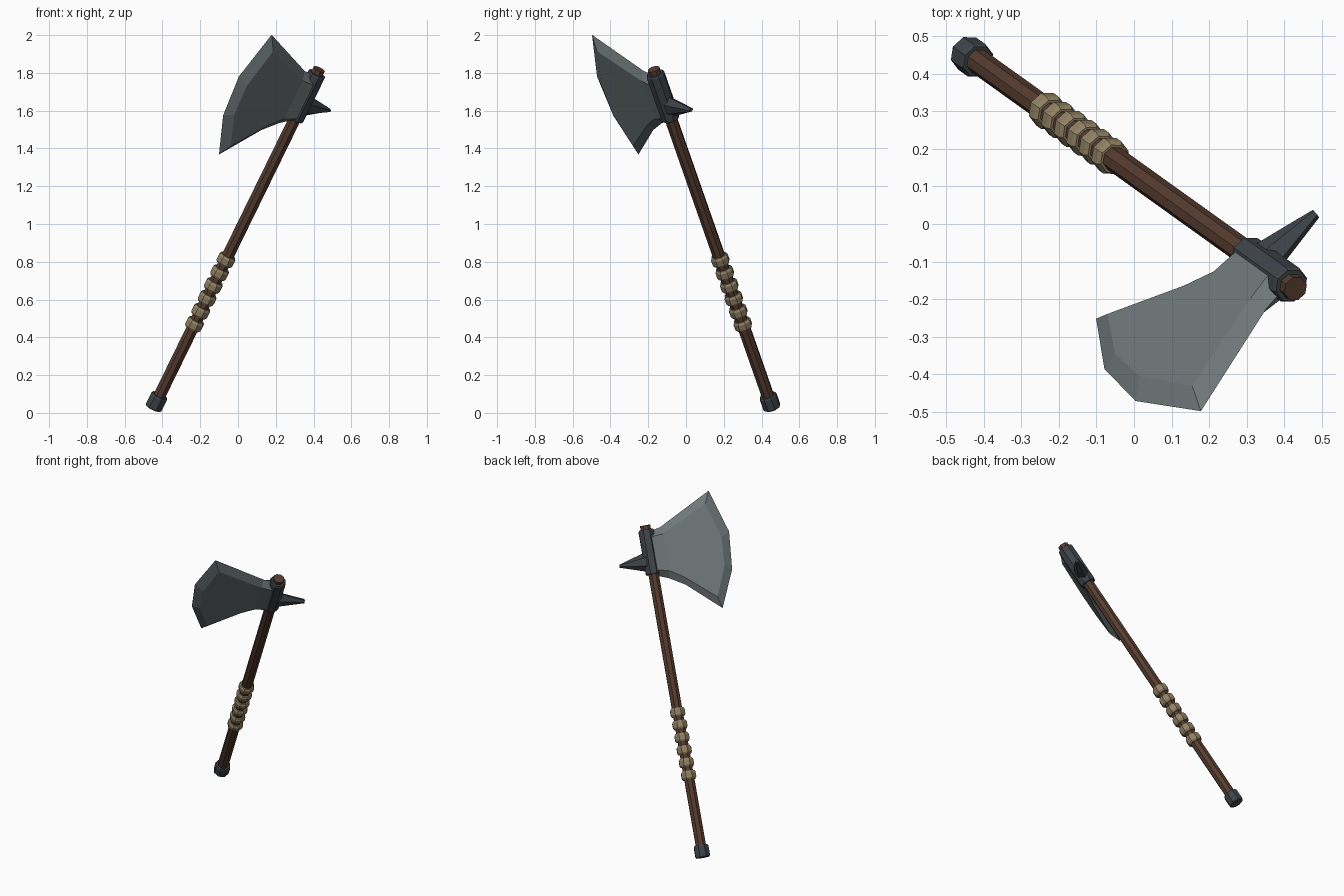
import bpy
import bmesh
import math
from mathutils import Matrix, Vector

if "Cube" in bpy.data.objects:
    bpy.data.objects.remove(bpy.data.objects["Cube"], do_unlink=True)

# Tilted axe frame: local X to the cutting edge, Y across the blade, Z up the handle
up = Vector((0.419, -0.300, 0.857)).normalized()
edge = Vector((-0.737, -0.662, 0.130))
edge = (edge - up * edge.dot(up)).normalized()
side = up.cross(edge)
FRAME = Matrix((edge, side, up)).transposed().to_4x4()
FRAME.translation = (0.371, -0.13, 1.7)


def material(name, color):
    mat = bpy.data.materials.new(name)
    mat.use_nodes = True
    mat.diffuse_color = (*color, 1)
    mat.node_tree.nodes["Principled BSDF"].inputs["Base Color"].default_value = (*color, 1)
    return mat


WOOD = material("brown wood", (0.095, 0.047, 0.029))
IRON = material("dark iron", (0.048, 0.057, 0.067))
STEEL = material("grey steel", (0.155, 0.185, 0.19))
WRAP = material("tan wrap", (0.28, 0.22, 0.125))


def finish(name, bm, mat):
    bmesh.ops.recalc_face_normals(bm, faces=bm.faces)
    mesh = bpy.data.meshes.new(name)
    bm.to_mesh(mesh)
    bm.free()
    mesh.materials.append(mat)
    obj = bpy.data.objects.new(name, mesh)
    bpy.context.collection.objects.link(obj)
    obj.matrix_world = FRAME
    return obj


def loft(name, rings, mat):
    """Skin a list of equal-length point rings and close both ends."""
    bm = bmesh.new()
    loops = [[bm.verts.new(p) for p in ring] for ring in rings]
    count = len(loops[0])
    for low, high in zip(loops, loops[1:]):
        for i in range(count):
            j = (i + 1) % count
            bm.faces.new((low[i], low[j], high[j], high[i]))
    bm.faces.new(loops[0])
    bm.faces.new(loops[-1])
    return finish(name, bm, mat)


def turned(name, profile, mat, sides=8):
    """Octagonal part along the handle from (radius, height) pairs."""
    angles = [math.tau * (i + 0.5) / sides for i in range(sides)]
    rings = [[(r * math.cos(a), r * math.sin(a), z) for a in angles] for r, z in profile]
    return loft(name, rings, mat)


# Handle, pommel and socket
turned("handle", [(0.034, -1.93), (0.034, 0.14)], WOOD)
turned("pommel", [(0.044, -1.953), (0.049, -1.945), (0.049, -1.885), (0.044, -1.875)], IRON)
turned("socket", [(0.046, -0.168), (0.051, -0.16), (0.051, 0.105), (0.046, 0.113)], IRON)

# Grip wrapping
for i in range(6):
    z = -1.435 + 0.0794 * i
    turned(f"grip_ring_{i + 1}", [(0.041, z - 0.027), (0.049, z - 0.015),
                                  (0.049, z + 0.015), (0.041, z + 0.027)], WRAP)

# Blade: sharp outline, with a raised flat on each side that flares into the socket
outline = [(0.02, 0.10), (0.09, 0.115), (0.425, 0.288), (0.507, 0.017), (0.485, -0.219),
           (0.386, -0.446), (0.185, -0.264), (0.09, -0.207), (0.02, -0.18)]
flat = [(0.02, 0.06), (0.10, 0.07), (0.39, 0.209), (0.453, -0.014), (0.442, -0.19),
        (0.365, -0.373), (0.18, -0.215), (0.10, -0.165), (0.02, -0.145)]
bm = bmesh.new()
rim = [bm.verts.new((x, 0, z)) for x, z in outline]
last = len(rim) - 1
for s in (-1, 1):
    top = [bm.verts.new((x, s * (0.042 if x < 0.05 else 0.03), z)) for x, z in flat]
    for i in range(last):
        bm.faces.new((rim[i], rim[i + 1], top[i + 1], top[i]))
    bm.faces.new((rim[last], rim[0], top[0], top[last]))
    bm.faces.new((top[0], top[1], top[last - 1], top[last]))
    bm.faces.new(top[1:last])
finish("blade", bm, STEEL)


# Back spike: tapered six-sided section
def spike_ring(x, z, width, height):
    return [(x, width * c, z + height * h) for c, h in
            ((0, 1), (1, 0.45), (1, -0.45), (0, -1), (-1, -0.45), (-1, 0.45))]


loft("back_spike", [spike_ring(-0.03, -0.085, 0.036, 0.062),
                    spike_ring(-0.20, -0.083, 0.013, 0.009)], IRON)
